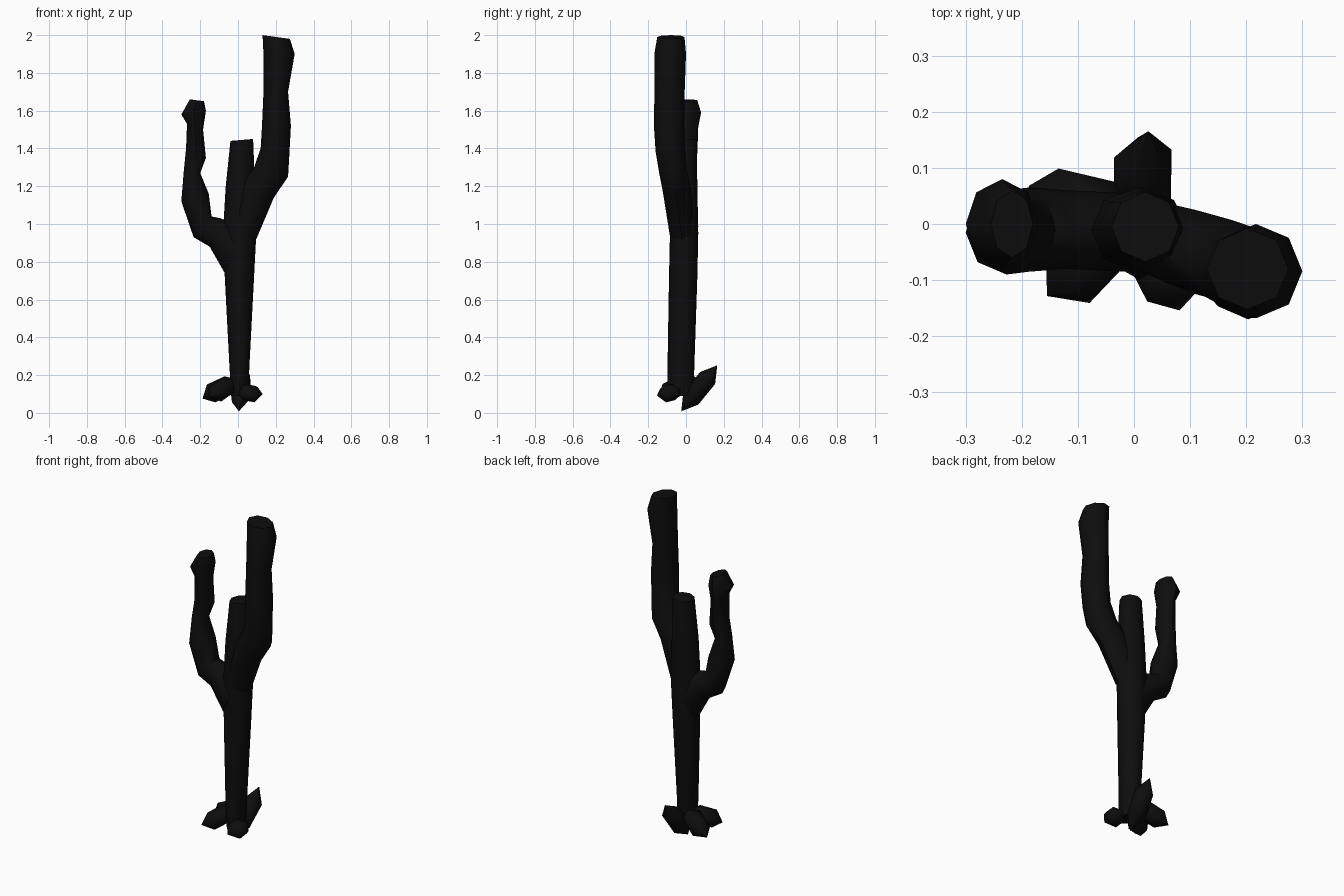
import bpy, bmesh, math
from mathutils import Vector, Matrix

cube = bpy.data.objects.get("Cube")
if cube:
    bpy.data.objects.remove(cube, do_unlink=True)

black = bpy.data.materials.new("near_black")
black.use_nodes = True
color = (0.004, 0.004, 0.004, 1)
black.diffuse_color = color
black.node_tree.nodes["Principled BSDF"].inputs["Base Color"].default_value = color

SIDES = 8


def finish(name, bm):
    """Turn a bmesh into a shaded object."""
    bmesh.ops.recalc_face_normals(bm, faces=bm.faces)
    mesh = bpy.data.meshes.new(name)
    bm.to_mesh(mesh)
    bm.free()
    mesh.materials.append(black)
    obj = bpy.data.objects.new(name, mesh)
    bpy.context.collection.objects.link(obj)
    bpy.ops.object.select_all(action="DESELECT")
    obj.select_set(True)
    bpy.context.view_layer.objects.active = obj
    bpy.ops.object.shade_smooth_by_angle(angle=math.radians(50))


def stem(name, rings):
    """Loft rings given as: left x, left z, right x, right z, centre y, half depth."""
    bm = bmesh.new()
    loops = []
    for xl, zl, xr, zr, y, depth in rings:
        mid = Vector(((xl + xr) / 2, y, (zl + zr) / 2))
        half = Vector(((xr - xl) / 2, 0, (zr - zl) / 2))
        loop = []
        for i in range(SIDES):
            a = math.tau * i / SIDES
            loop.append(bm.verts.new(mid + half * math.cos(a) + Vector((0, depth * math.sin(a), 0))))
        loops.append(loop)
    for low, high in zip(loops, loops[1:]):
        for i in range(SIDES):
            j = (i + 1) % SIDES
            bm.faces.new((low[i], low[j], high[j], high[i]))
    bm.faces.new(loops[0])
    bm.faces.new(loops[-1])
    finish(name, bm)


def lobe(name, center, direction, size):
    """Faceted egg whose long axis (last size) follows direction."""
    bm = bmesh.new()
    bmesh.ops.create_icosphere(bm, subdivisions=1, radius=1)
    turn = Vector(direction).to_track_quat("Z", "Y").to_matrix().to_4x4()
    bm.transform(Matrix.Translation(center) @ turn @ Matrix.Diagonal((*size, 1)))
    finish(name, bm)


# Trunk, slightly wider at the fork
stem("trunk", [
    (-0.035, 0.09, 0.055, 0.09, -0.03, 0.07),
    (-0.045, 0.24, 0.06, 0.24, -0.027, 0.071),
    (-0.07, 0.72, 0.085, 0.72, -0.015, 0.075),
    (-0.08, 0.95, 0.097, 0.95, -0.01, 0.075),
    (-0.065, 1.2, 0.09, 1.2, -0.01, 0.07),
    (-0.04, 1.44, 0.08, 1.45, -0.005, 0.062),
])

# Short arm with a bent elbow and a knobbly tip
stem("short_arm", [
    (-0.07, 0.74, 0.04, 0.95, -0.015, 0.07),
    (-0.15, 0.88, -0.09, 1.03, -0.01, 0.07),
    (-0.235, 0.93, -0.14, 1.04, -0.01, 0.075),
    (-0.3, 1.12, -0.155, 1.16, -0.015, 0.075),
    (-0.287, 1.28, -0.2, 1.27, -0.01, 0.055),
    (-0.275, 1.4, -0.17, 1.35, 0, 0.06),
    (-0.27, 1.53, -0.185, 1.5, 0, 0.065),
    (-0.3, 1.58, -0.17, 1.6, 0, 0.08),
    (-0.255, 1.66, -0.18, 1.65, 0, 0.06),
])

# Tall arm
stem("tall_arm", [
    (-0.05, 0.95, 0.097, 0.92, -0.02, 0.065),
    (0.03, 1.23, 0.19, 1.14, -0.05, 0.075),
    (0.085, 1.3, 0.265, 1.25, -0.068, 0.075),
    (0.12, 1.4, 0.272, 1.37, -0.083, 0.078),
    (0.127, 1.52, 0.28, 1.52, -0.09, 0.08),
    (0.135, 1.7, 0.265, 1.7, -0.087, 0.08),
    (0.135, 1.9, 0.3, 1.9, -0.084, 0.084),
    (0.13, 2.0, 0.275, 1.98, -0.08, 0.072),
])

# Lobes around the foot
lobe("back_lobe", (0.015, 0.07, 0.13), (0.02, 0.18, 0.23), (0.062, 0.06, 0.155))
lobe("front_lobe", (0.062, -0.09, 0.105), (0.3, -1, -0.2), (0.07, 0.052, 0.068))
lobe("front_side_lobe", (-0.085, -0.07, 0.125), (-0.6, -0.5, -0.35), (0.065, 0.06, 0.1))
lobe("back_side_lobe", (-0.095, 0.035, 0.125), (-0.85, 0.3, -0.45), (0.065, 0.062, 0.11))
